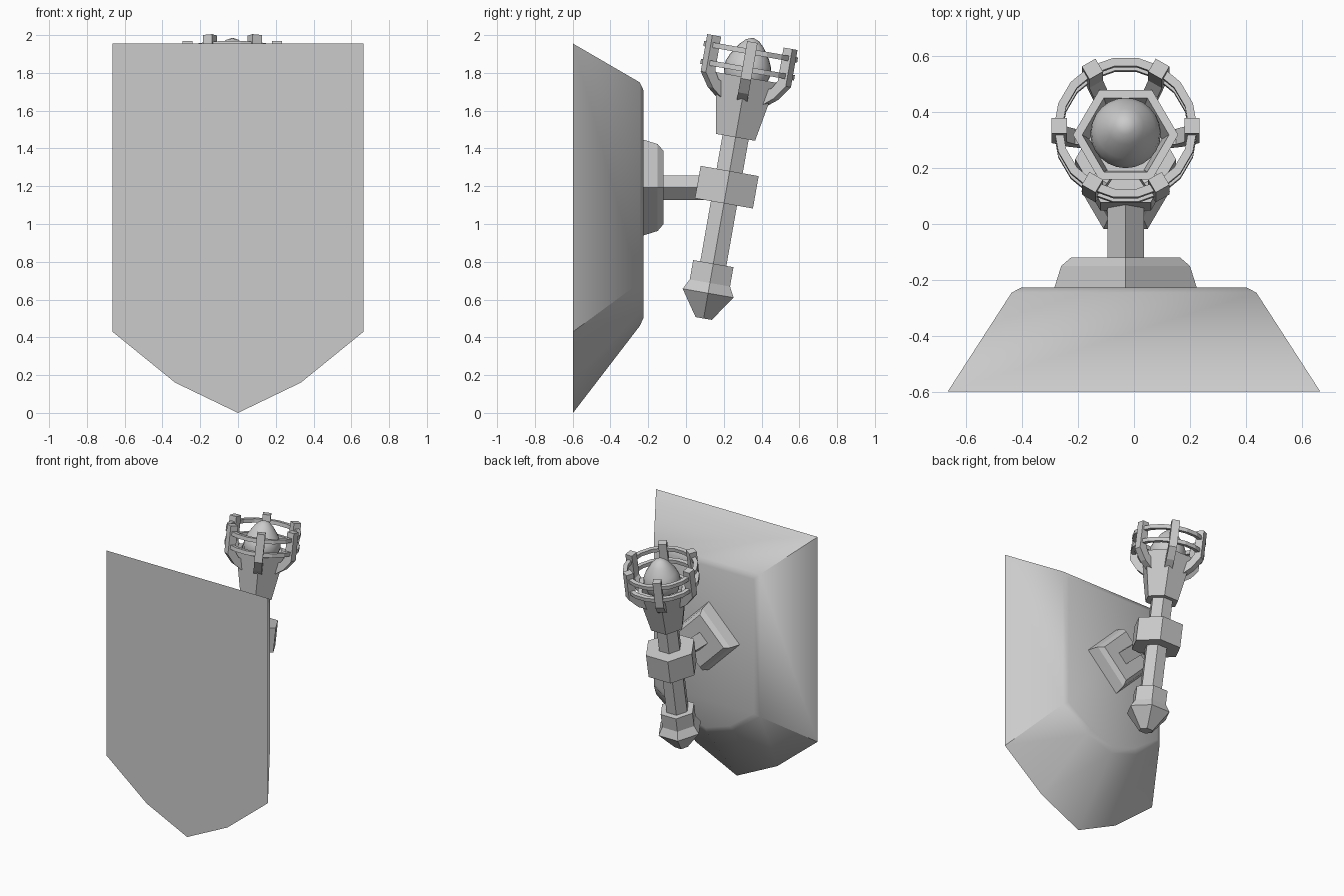
import bpy, bmesh, math
from mathutils import Matrix, Vector

if "Cube" in bpy.data.objects:
    bpy.data.objects.remove(bpy.data.objects["Cube"])

CX = -0.03
TORCH = Matrix.Translation((CX, 0.216, 1.195)) @ Matrix.Rotation(math.radians(-10), 4, 'X')
WALL = Matrix.Translation((CX, 0, 1.193)) @ Matrix.Rotation(math.radians(-90), 4, 'X')


def loft(name, rings, matrix=Matrix(), closed=False, smooth=None):
    """Bridge equal-length rings of points; cap the ends unless closed into a loop."""
    bm = bmesh.new()
    vs = [[bm.verts.new(matrix @ Vector(p)) for p in r] for r in rings]
    n = len(vs[0])
    pairs = list(zip(vs, vs[1:])) + ([(vs[-1], vs[0])] if closed else [])
    for a, b in pairs:
        for i in range(n):
            j = (i + 1) % n
            bm.faces.new((a[i], a[j], b[j], b[i]))
    if not closed:
        bm.faces.new(vs[0])
        bm.faces.new(vs[-1])
    bmesh.ops.remove_doubles(bm, verts=bm.verts, dist=1e-5)
    bmesh.ops.recalc_face_normals(bm, faces=bm.faces)
    me = bpy.data.meshes.new(name)
    bm.to_mesh(me)
    bm.free()
    ob = bpy.data.objects.new(name, me)
    bpy.context.collection.objects.link(ob)
    if smooth:
        bpy.ops.object.select_all(action='DESELECT')
        ob.select_set(True)
        bpy.context.view_layer.objects.active = ob
        bpy.ops.object.shade_smooth_by_angle(angle=math.radians(smooth))
    return ob


def lathe(name, profile, sides, matrix, closed=False, smooth=None):
    """Turn (radius, height) points around local z."""
    rings = [[(r * math.cos(2 * math.pi * i / sides), r * math.sin(2 * math.pi * i / sides), h)
              for i in range(sides)] for r, h in profile]
    return loft(name, rings, matrix, closed, smooth)


# Shield-shaped wall plate: tapering outline with a small front bevel
def shield_ring(y, w, top, side, mid, low):
    return [(w, y, top), (w, y, side), (w / 2, y, mid), (0, y, low),
            (-w / 2, y, mid), (-w, y, side), (-w, y, top)]


loft("wall_plate", [shield_ring(-0.598, 0.665, 1.955, 0.43, 0.16, 0.0),
                    shield_ring(-0.245, 0.437, 1.75, 0.69, 0.53, 0.46),
                    shield_ring(-0.226, 0.40, 1.71, 0.71, 0.565, 0.50)], smooth=40)

# Diamond mount and arm
lathe("diamond_mount", [(0.255, -0.23), (0.23, -0.15), (0.195, -0.12)], 4, WALL)
lathe("arm", [(0.065, -0.13), (0.065, 0.16)], 4, WALL)

# Hexagonal torch handle
lathe("shaft", [(0.081, -0.45), (0.081, 0.30)], 6, TORCH)
lathe("holder_block", [(0.18, -0.087), (0.18, 0.087)], 6, TORCH)
lathe("pommel", [(0.05, -0.706), (0.158, -0.57), (0.125, -0.515), (0.125, -0.411)], 6, TORCH)
lathe("cup", [(0.121, 0.268), (0.188, 0.59), (0.155, 0.59), (0.13, 0.50)], 6, TORCH)

# Pointed flame globe
lathe("globe", [(0.06, 0.49), (0.105, 0.55), (0.126, 0.62), (0.122, 0.66), (0.105, 0.70),
                (0.065, 0.76), (0.035, 0.79), (0.0, 0.803)], 24, TORCH, smooth=50)

# Six prongs around the cup
prong = [(0.14, 0.46), (0.205, 0.505), (0.264, 0.58), (0.264, 0.78),
         (0.21, 0.78), (0.21, 0.60), (0.18, 0.555), (0.14, 0.54)]
for k in range(6):
    m = TORCH @ Matrix.Rotation(k * math.pi / 3, 4, 'Z')
    loft(f"prong_{k + 1}", [[(r, s * 0.028, h) for r, h in prong] for s in (-1, 1)], m)

# Two cage rings
for name, h in (("lower_ring", 0.632), ("upper_ring", 0.728)):
    lathe(name, [(0.226, h - 0.014), (0.256, h - 0.014), (0.256, h + 0.014), (0.226, h + 0.014)],
          18, TORCH, closed=True)
